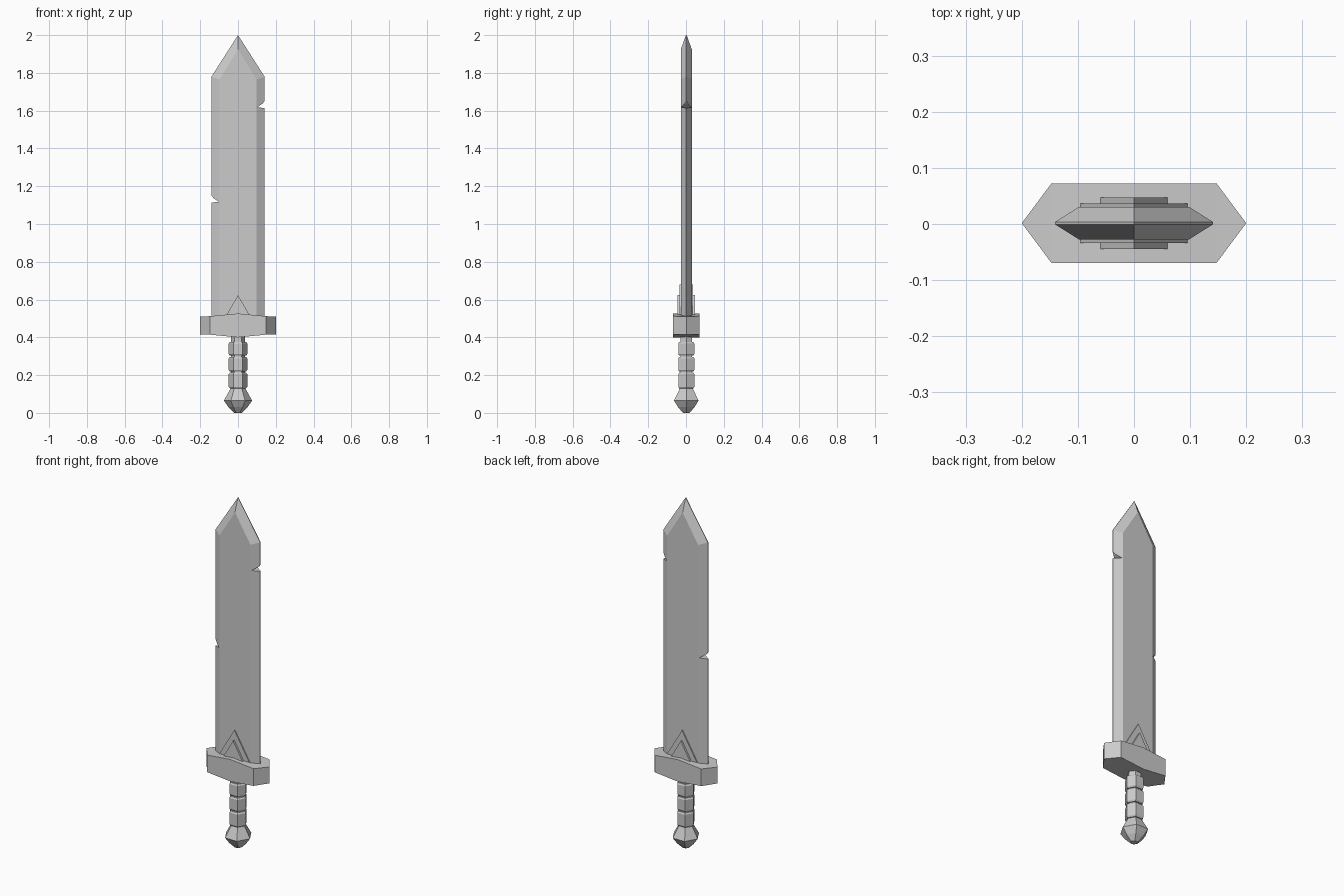
import bpy, bmesh
from math import cos, sin, pi
from mathutils import Vector

if "Cube" in bpy.data.objects:
    bpy.data.objects.remove(bpy.data.objects["Cube"])

steel = bpy.data.materials.new("plain grey")
steel.use_nodes = True
GREY = (0.6, 0.6, 0.6, 1)
steel.diffuse_color = GREY
steel.node_tree.nodes["Principled BSDF"].inputs["Base Color"].default_value = GREY
MID_Y = 0.0015


def finish(name, bm):
    bmesh.ops.recalc_face_normals(bm, faces=bm.faces)
    mesh = bpy.data.meshes.new(name)
    bm.to_mesh(mesh)
    bm.free()
    mesh.materials.append(steel)
    ob = bpy.data.objects.new(name, mesh)
    ob.location.y = MID_Y
    bpy.context.collection.objects.link(ob)
    return ob


def prism(name, outline, depth):
    """Extrude an x-z outline symmetrically along y."""
    bm = bmesh.new()
    face = bm.faces.new([bm.verts.new((x, -depth, z)) for x, z in outline])
    new = bmesh.ops.extrude_face_region(bm, geom=[face])["geom"]
    moved = [g for g in new if isinstance(g, bmesh.types.BMVert)]
    bmesh.ops.translate(bm, verts=moved, vec=(0, 2 * depth, 0))
    return finish(name, bm)


def turned(name, profile, sides=6):
    """Stack of six-sided rings from (radius, z) pairs, corners on the x axis."""
    bm = bmesh.new()
    rings = [[bm.verts.new((r * cos(2 * pi * i / sides), r * sin(2 * pi * i / sides), z))
              for i in range(sides)] for r, z in profile]
    for a, b in zip(rings, rings[1:]):
        for i in range(sides):
            j = (i + 1) % sides
            bm.faces.new((a[i], a[j], b[j], b[i]))
    bm.faces.new(rings[0])
    bm.faces.new(rings[-1])
    return finish(name, bm)


# Blade: raised flat in the middle, ground down to thin edges and a point
bm = bmesh.new()
flat = [(-0.098, 0.45), (0.098, 0.45), (0.098, 1.765), (0, 1.925), (-0.098, 1.765)]
rim = [(-0.141, 0.45), (0.141, 0.45), (0.141, 1.78), (0, 2.0), (-0.141, 1.78)]
loops = [[bm.verts.new((x, y, z)) for x, z in pts]
         for pts, y in ((flat, -0.029), (rim, -0.002), (rim, 0.002), (flat, 0.029))]
for a, b in zip(loops, loops[1:]):
    for i in range(5):
        j = (i + 1) % 5
        bm.faces.new((a[i], a[j], b[j], b[i]))
bm.faces.new(loops[0])
bm.faces.new(loops[-1])
blade = finish("blade", bm)

# Nicks in both cutting edges
for side, z in ((1, 1.615), (-1, 1.115)):
    cutter = prism("nick_cutter", [(side * 0.102, z + 0.003), (side * 0.16, z - 0.004),
                                   (side * 0.16, z + 0.06), (side * 0.13, z + 0.022)], 0.1)
    cutter.hide_render = True
    mod = blade.modifiers.new("nick", "BOOLEAN")
    mod.operation = "DIFFERENCE"
    mod.solver = "EXACT"
    mod.object = cutter
    bpy.context.view_layer.objects.active = blade
    bpy.ops.object.modifier_apply(modifier=mod.name)
    bpy.data.objects.remove(cutter)

# Stepped triangular plates at the blade root
prism("root_plate_outer", [(-0.095, 0.52), (0.095, 0.52), (0, 0.68)], 0.035)
prism("root_plate_inner", [(-0.06, 0.52), (0.06, 0.52), (0, 0.623)], 0.046)

# Guard: six-sided plan, slightly thicker at the centre
bm = bmesh.new()
half = [(-0.2, 0.51), (-0.147, 0.512), (0, 0.526)]
top = half + [(-x, z) for x, z in half[1::-1]]
widths = [0, 0.071, 0.071, 0.071, 0]


def edge_loop(sign):
    flip = 0.926
    return [[bm.verts.new((x, sign * w, zz)) for zz in (z, flip - z)]
            for (x, z), w in zip(top, widths)]


front, back = edge_loop(-1), edge_loop(1)
for i in range(4):
    for row in (front, back):
        bm.faces.new((row[i][0], row[i + 1][0], row[i + 1][1], row[i][1]))
    for k in (0, 1):
        bm.faces.new((front[i][k], front[i + 1][k], back[i + 1][k], back[i][k]))
bmesh.ops.remove_doubles(bm, verts=bm.verts, dist=0.0001)
finish("guard", bm)

# Grip: narrow core with three wrapped bands
turned("grip_core", [(0.036, 0.11), (0.036, 0.42)])
for i, (low, high) in enumerate(((0.13, 0.213), (0.219, 0.297), (0.303, 0.376))):
    turned(f"grip_band_{i + 1}", [(0.043, low), (0.049, low + 0.008),
                                  (0.049, high - 0.008), (0.043, high)])

# Pommel
turned("pommel", [(0.02, 0), (0.05, 0.03), (0.075, 0.065), (0.04, 0.128)])
